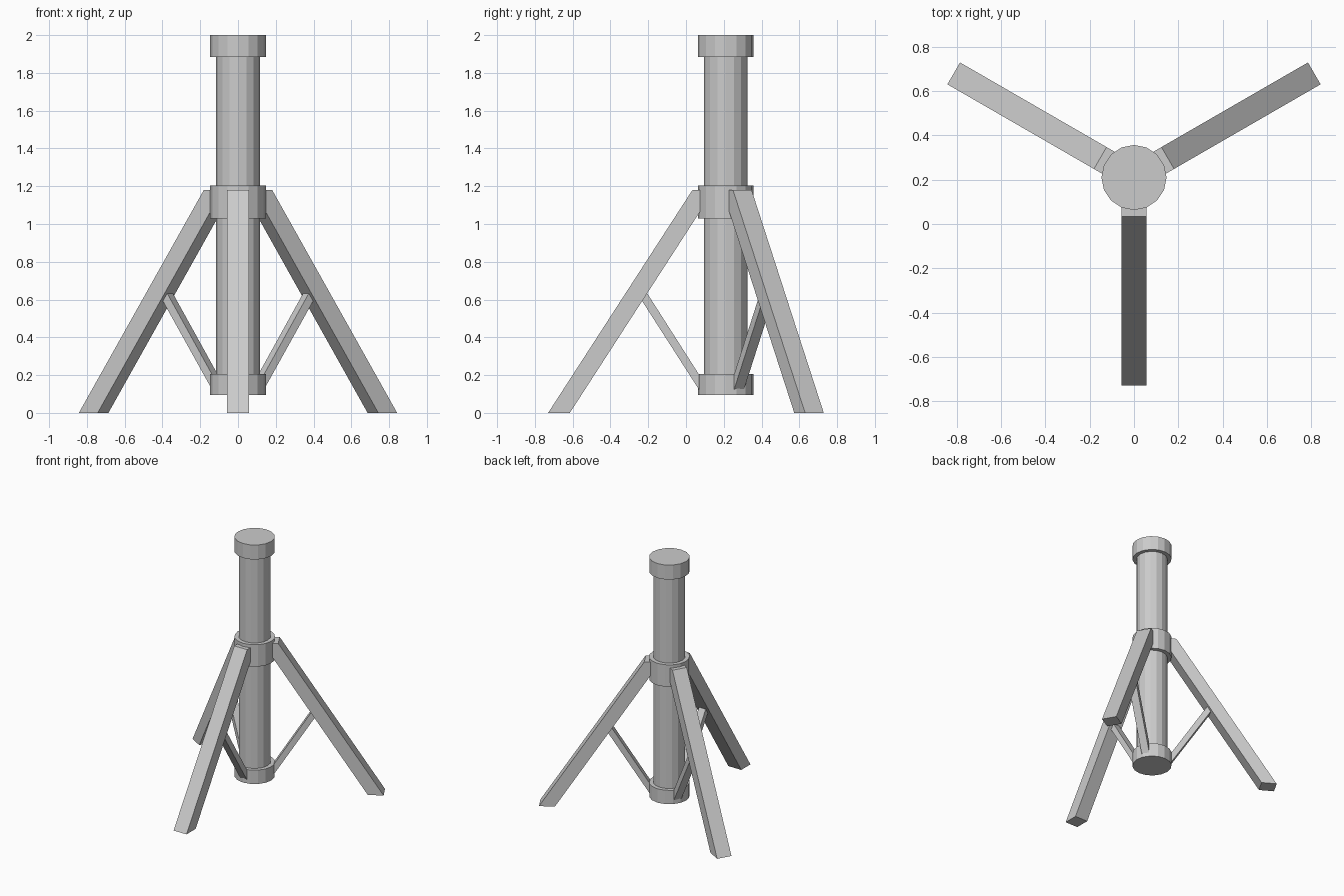
import bpy, bmesh, math
from mathutils import Vector

if "Cube" in bpy.data.objects:
    bpy.data.objects.remove(bpy.data.objects["Cube"])

CY = 0.21      # column axis sits behind the origin
SIDES = 16


def add_object(name, bm):
    bmesh.ops.recalc_face_normals(bm, faces=bm.faces)
    mesh = bpy.data.meshes.new(name)
    bm.to_mesh(mesh)
    bm.free()
    ob = bpy.data.objects.new(name, mesh)
    ob.location = (0, CY, 0)
    bpy.context.collection.objects.link(ob)
    return ob


def drum(name, radius, z0, z1):
    bm = bmesh.new()
    bmesh.ops.create_cone(bm, cap_ends=True, segments=SIDES, radius1=radius,
                          radius2=radius, depth=z1 - z0)
    bmesh.ops.translate(bm, verts=bm.verts, vec=(0, 0, (z0 + z1) / 2))
    return add_object(name, bm)


def radial_bar(name, profile, half_width, angle):
    # extrude an (r, z) profile sideways, then turn it about the column
    bm = bmesh.new()
    face = bm.faces.new([bm.verts.new((r, -half_width, z)) for r, z in profile])
    ext = bmesh.ops.extrude_face_region(bm, geom=[face])
    moved = [v for v in ext["geom"] if isinstance(v, bmesh.types.BMVert)]
    bmesh.ops.translate(bm, verts=moved, vec=Vector((0, 2 * half_width, 0)))
    ob = add_object(name, bm)
    ob.rotation_euler.z = math.radians(angle)
    return ob


# central column and its collars
drum("column", 0.116, 0.12, 1.98)
drum("top_cap", 0.147, 1.885, 2.0)
drum("leg_collar", 0.147, 1.03, 1.205)
drum("bottom_collar", 0.147, 0.095, 0.205)

# three legs, each with a diagonal strut back to the bottom collar
leg = [(0.94, 0), (0.176, 1.18), (0.133, 1.18), (0.133, 1.07), (0.825, 0)]
strut = [(0.136, 0.115), (0.455, 0.612), (0.42, 0.64), (0.136, 0.195)]
for label, angle in (("front", -90), ("right", 30), ("left", 150)):
    radial_bar(label + "_leg", leg, 0.057, angle)
    radial_bar(label + "_strut", strut, 0.03, angle)
